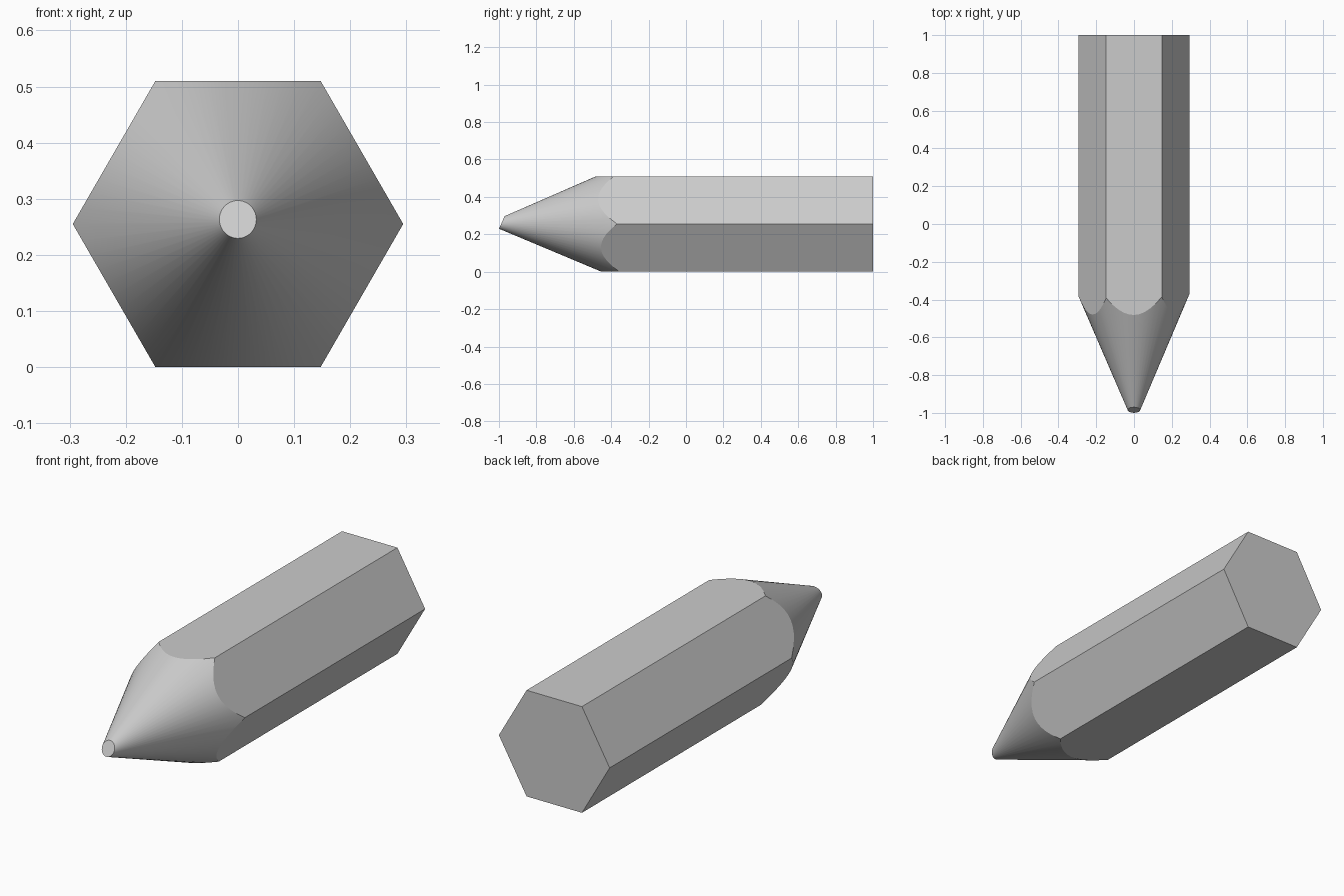
import bpy, bmesh
from math import cos, sin, pi, radians

if "Cube" in bpy.data.objects:
    bpy.data.objects.remove(bpy.data.objects["Cube"])

APOTHEM, ZC = 0.255, 0.255        # hexagon across-flats half size, axis height
APEX_Y, SLOPE = -1.063, 0.428     # imaginary cone apex and flare
SEG = 10                          # cone segments per hexagon side
N = SEG * 6
CUT = 0.44                        # slant of the blunt tip

bm = bmesh.new()
tip, rim = [], []
for i in range(N):
    a = 2 * pi * i / N
    k = SLOPE + 0.0105 * sin(a) - 0.004 * cos(a)   # slightly uneven sharpening
    # slanted blunt tip
    t = (-0.985 - APEX_Y - CUT * 0.0065) / (1 - CUT * k * sin(a))
    tip.append(bm.verts.new((k * t * cos(a), APEX_Y + t, ZC + 0.001 + k * t * sin(a))))
    # scalloped line where the cone meets the hexagonal shaft
    r = APOTHEM / cos(a % (pi / 3) - pi / 6)
    rim.append(bm.verts.new((r * cos(a), APEX_Y + r / k, ZC + r * sin(a))))

# sharpened cone and tip
for i in range(N):
    j = (i + 1) % N
    bm.faces.new((tip[i], tip[j], rim[j], rim[i]))
bm.faces.new(tip)

# six flat shaft sides and end cap
R = APOTHEM / cos(pi / 6)
end = [bm.verts.new((R * cos(s * pi / 3), 1, ZC + R * sin(s * pi / 3))) for s in range(6)]
for s in range(6):
    edge = [rim[(s * SEG + i) % N] for i in range(SEG + 1)]
    bm.faces.new(edge + [end[(s + 1) % 6], end[s]])
bm.faces.new(end)
bmesh.ops.recalc_face_normals(bm, faces=bm.faces)

mesh = bpy.data.meshes.new("pencil")
bm.to_mesh(mesh)
bm.free()
pencil = bpy.data.objects.new("pencil", mesh)
bpy.context.collection.objects.link(pencil)
bpy.context.view_layer.objects.active = pencil
pencil.select_set(True)
bpy.ops.object.shade_smooth_by_angle(angle=radians(15))
